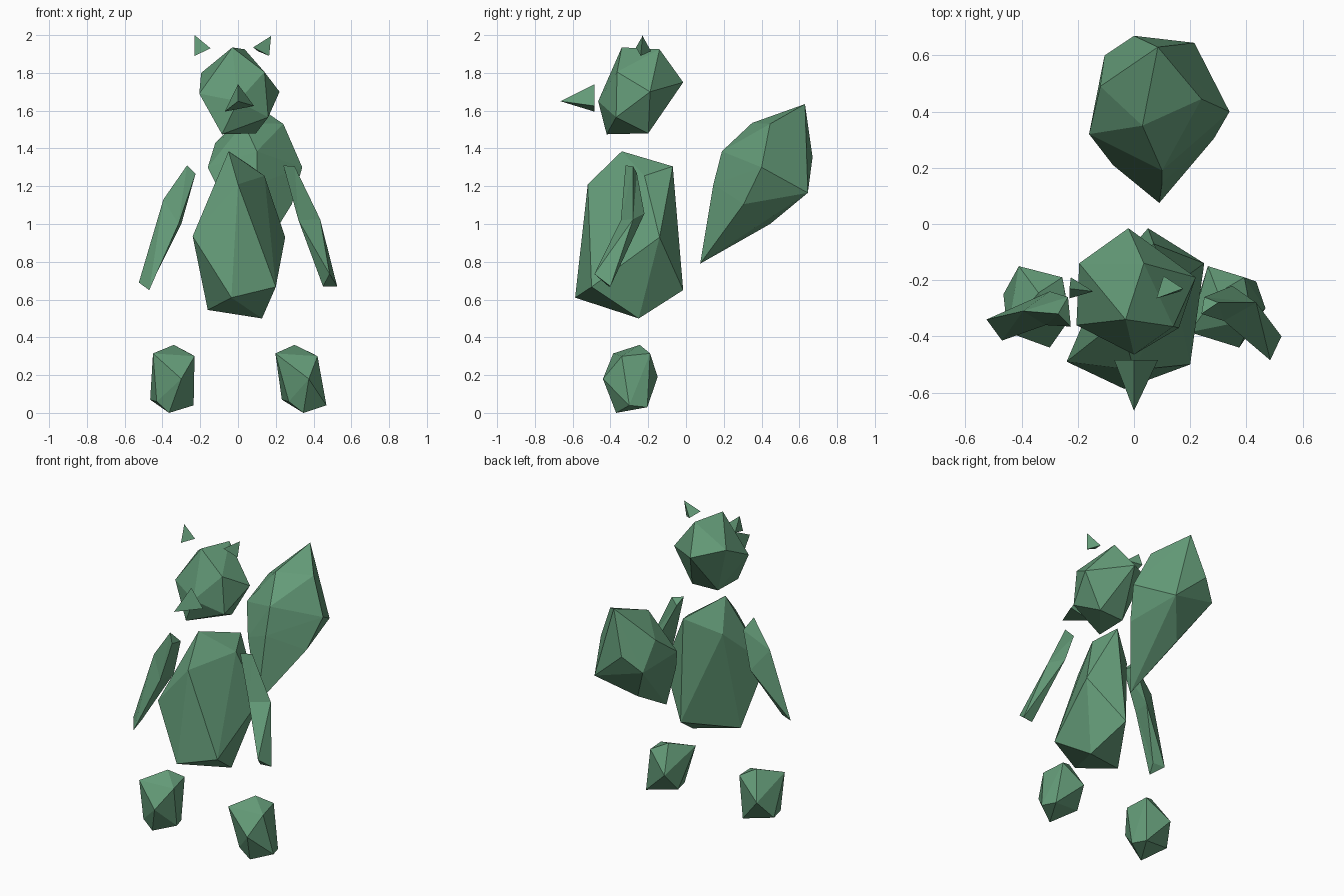
import bpy, bmesh
from mathutils import Vector

green = bpy.data.materials.new("soft_green")
green.diffuse_color = (0.127, 0.328, 0.188, 1)


def finish(name, bm):
    bmesh.ops.recalc_face_normals(bm, faces=bm.faces)
    mesh = bpy.data.meshes.new(name)
    bm.to_mesh(mesh)
    bm.free()
    mesh.materials.append(green)
    obj = bpy.data.objects.new(name, mesh)
    bpy.context.collection.objects.link(obj)
    return obj


def faceted(name, points):
    """Cut-stone shape: flat triangles wrapped around a few corner points."""
    bm = bmesh.new()
    for p in points:
        bm.verts.new(p)
    res = bmesh.ops.convex_hull(bm, input=bm.verts)
    loose = [v for v in bm.verts if not v.link_faces]
    bmesh.ops.delete(bm, geom=loose, context='VERTS')
    return finish(name, bm)


def limb(name, rings):
    """Three-sided limb running through shoulder, elbow and hand rings."""
    bm = bmesh.new()
    loops = [[bm.verts.new(p) for p in ring] for ring in rings]
    for a, b in zip(loops, loops[1:]):
        for i in range(3):
            j = (i + 1) % 3
            bm.faces.new((a[i], a[j], b[j]))
            bm.faces.new((a[i], b[j], b[i]))
    bm.faces.new(loops[0])
    bm.faces.new(loops[-1])
    return finish(name, bm)


# Torso: narrow shoulders, wide hips
faceted("body", [
    (-.05, -.34, 1.385), (.0, -.52, 1.21), (.14, -.22, 1.255), (.07, -.07, 1.305),
    (-.12, -.21, 1.20), (-.24, -.49, .935), (.25, -.14, .93), (.20, -.50, .667),
    (-.035, -.587, .61), (.05, -.015, .65), (-.16, -.34, .545), (.127, -.25, .50)])

# Head
faceted("head", [
    (-.03, -.34, 1.935), (.035, -.14, 1.925), (.14, -.365, 1.805), (-.195, -.14, 1.80),
    (-.02, -.015, 1.75), (.22, -.19, 1.70), (-.205, -.36, 1.69), (0, -.465, 1.65),
    (.16, -.37, 1.565), (-.085, -.42, 1.475), (.095, -.20, 1.48), (-.085, -.21, 1.48)])

# Pointed snout and ears
faceted("snout", [(0, -.665, 1.65), (0, -.485, 1.74), (-.07, -.485, 1.595), (.085, -.485, 1.625)])
faceted("left_ear", [(-.23, -.23, 2.0), (-.23, -.265, 1.89), (-.145, -.24, 1.93), (-.225, -.19, 1.905)])
faceted("right_ear", [(.175, -.23, 1.995), (.08, -.265, 1.935), (.165, -.24, 1.89), (.105, -.185, 1.915)])

# Bushy tail rising from a point
faceted("tail", [
    (.09, .075, .79), (.10, .145, 1.21), (.10, .19, 1.385), (-.075, .21, 1.13),
    (-.16, .32, 1.30), (.285, .305, 1.105), (.34, .40, 1.30), (.03, .35, 1.535),
    (.24, .445, 1.53), (-.12, .49, 1.43), (.085, .63, 1.635), (0, .67, 1.355),
    (.215, .645, 1.165), (-.105, .60, 1.25), (.04, .445, 1.0)])

# Arms
limb("left_arm", [
    [(-.27, -.32, 1.31), (-.225, -.365, 1.265), (-.235, -.26, 1.24)],
    [(-.395, -.31, 1.13), (-.315, -.36, 1.0), (-.30, -.24, 1.0)],
    [(-.525, -.34, .69), (-.47, -.415, .65), (-.45, -.36, .70)]])
limb("right_arm", [
    [(.30, -.28, 1.305), (.24, -.32, 1.31), (.25, -.26, 1.27)],
    [(.435, -.28, 1.025), (.32, -.345, 1.02), (.35, -.22, 1.055)],
    [(.525, -.40, .67), (.485, -.485, .735), (.45, -.41, .67)]])

# Feet: the right one is the left one shifted across and rolled slightly
foot = [
    (-.34, -.245, .36), (-.23, -.34, .30), (-.45, -.385, .315), (-.255, -.19, .315),
    (-.41, -.15, .19), (-.30, -.44, .18), (-.235, -.30, .04), (-.365, -.37, 0),
    (-.465, -.25, .07), (-.43, -.37, .06), (-.27, -.205, .03)]
faceted("left_foot", foot)
faceted("right_foot", [(x + .675 - .2 * (z - .18), y, z) for x, y, z in foot])
